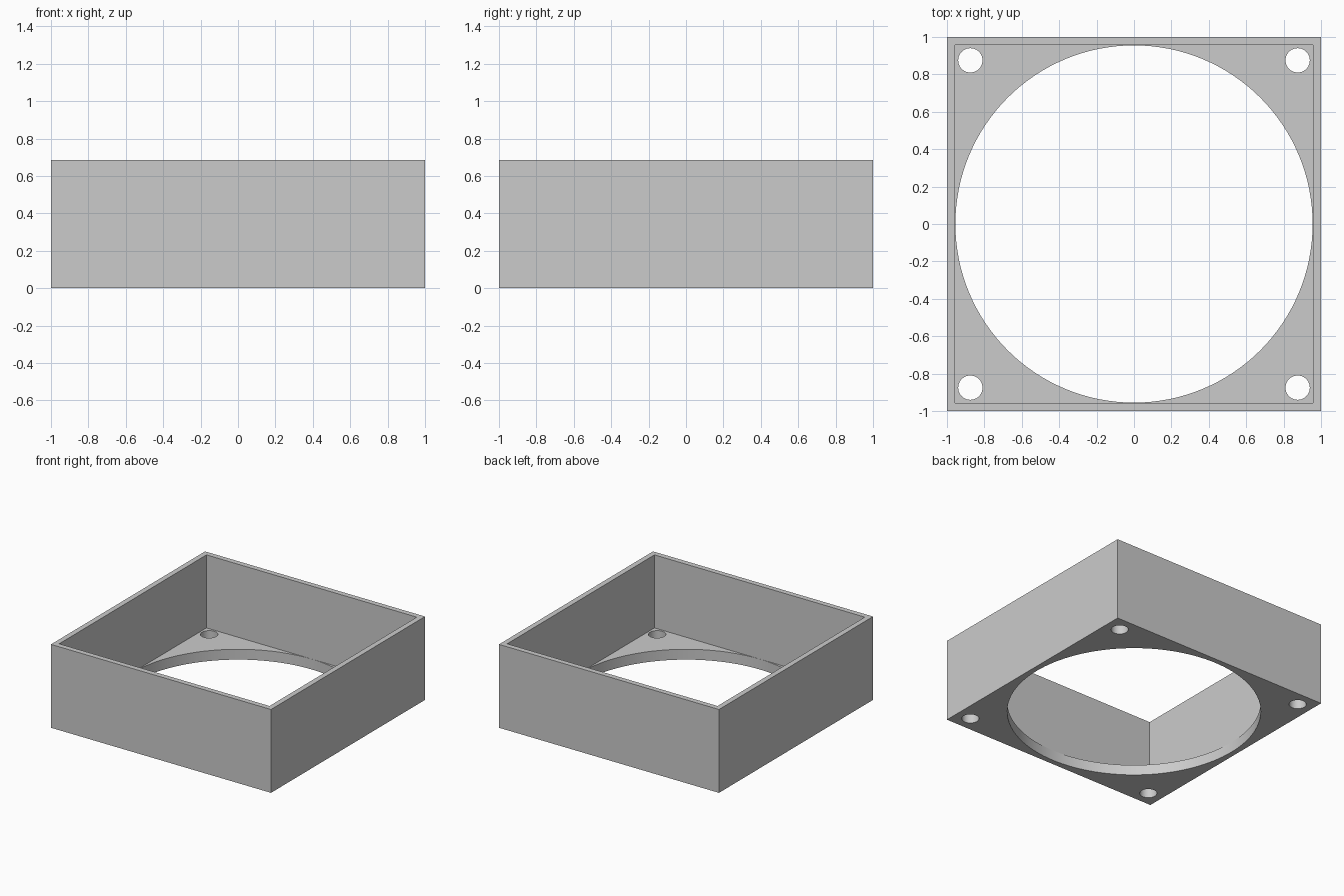
import bpy
import math

old = bpy.data.objects.get("Cube")
if old:
    bpy.data.objects.remove(old, do_unlink=True)

HEIGHT = 0.685
FLOOR = 0.085        # thickness of the base plate
INNER = 0.956        # half width of the cavity
OPENING = 0.955      # radius of the large round opening
BOLT_POS, BOLT_RADIUS = 0.875, 0.065

grey = bpy.data.materials.new("light grey")
grey.use_nodes = True
grey.diffuse_color = (0.6, 0.6, 0.6, 1)
grey.node_tree.nodes["Principled BSDF"].inputs["Base Color"].default_value = (0.6, 0.6, 0.6, 1)


def box(name, half, z0, z1):
    bpy.ops.mesh.primitive_cube_add(size=1, location=(0, 0, (z0 + z1) / 2))
    ob = bpy.context.object
    ob.name = name
    ob.scale = (2 * half, 2 * half, z1 - z0)
    bpy.ops.object.transform_apply(location=True, rotation=True, scale=True)
    ob.data.materials.append(grey)
    return ob


def cylinder(name, radius, x, y, sides):
    bpy.ops.mesh.primitive_cylinder_add(vertices=sides, radius=radius, depth=0.4, location=(x, y, 0))
    ob = bpy.context.object
    ob.name = name
    ob.data.materials.append(grey)
    return ob


def cut(target, cutter):
    cutter.hide_render = True
    mod = target.modifiers.new("cut", 'BOOLEAN')
    mod.operation = 'DIFFERENCE'
    mod.solver = 'EXACT'
    mod.object = cutter
    bpy.context.view_layer.objects.active = target
    bpy.ops.object.modifier_apply(modifier=mod.name)
    bpy.data.objects.remove(cutter, do_unlink=True)


# Square housing, open at the top
housing = box("square_housing", 1, 0, HEIGHT)
cut(housing, box("cavity_cutter", INNER, FLOOR, HEIGHT + 0.2))

# Large round opening through the base plate
cut(housing, cylinder("opening_cutter", OPENING, 0, 0, 128))

# Bolt holes in the four corners
for sx in (-1, 1):
    for sy in (-1, 1):
        cut(housing, cylinder("bolt_cutter", BOLT_RADIUS, sx * BOLT_POS, sy * BOLT_POS, 40))

# Smooth round walls, crisp edges
bpy.ops.object.select_all(action='DESELECT')
housing.select_set(True)
bpy.context.view_layer.objects.active = housing
bpy.ops.object.shade_smooth_by_angle(angle=math.radians(30))
